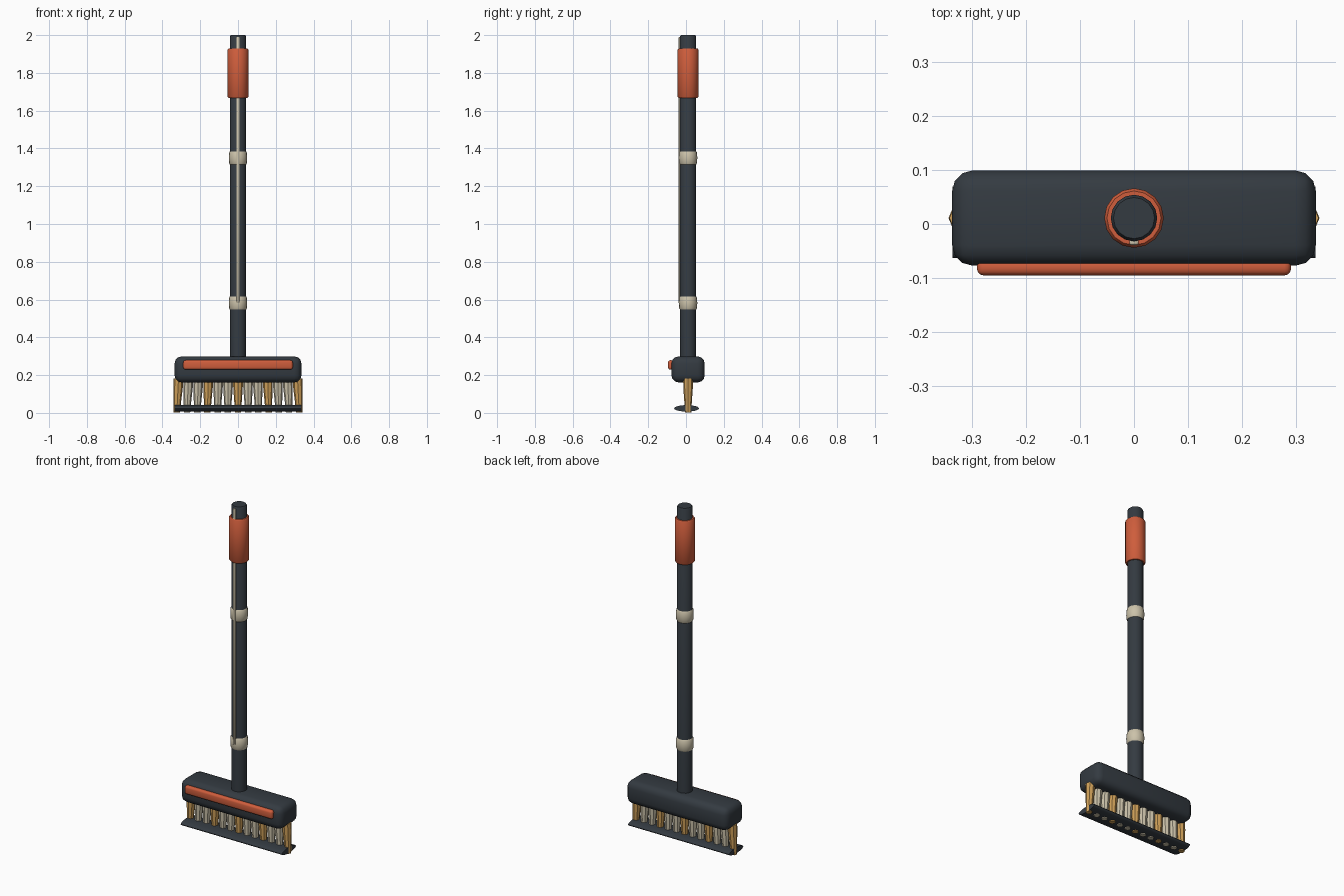
import bpy, math
from mathutils import Vector

if "Cube" in bpy.data.objects:
    bpy.data.objects.remove(bpy.data.objects["Cube"])

CY = 0.011  # depth position of the handle and head centre


def material(name, rgb):
    m = bpy.data.materials.new(name)
    m.diffuse_color = (*rgb, 1)
    m.use_nodes = True
    m.node_tree.nodes["Principled BSDF"].inputs["Base Color"].default_value = m.diffuse_color
    return m


DARK = material("charcoal", (0.034, 0.043, 0.053))
ORANGE = material("burnt orange", (0.62, 0.11, 0.045))
CREAM = material("cream", (0.60, 0.54, 0.40))
TAN = material("straw tan", (0.62, 0.35, 0.10))


def finish(ob, name, mat, angle=40):
    ob.name = name
    ob.data.materials.append(mat)
    bpy.ops.object.select_all(action='DESELECT')
    ob.select_set(True)
    bpy.context.view_layer.objects.active = ob
    bpy.ops.object.shade_smooth_by_angle(angle=math.radians(angle))
    return ob


def lathe(name, mat, profile, sides, base=(0, CY, 0), lean=0.0):
    """Closed solid turned around z from (radius, height) points; lean shifts x downwards."""
    top = profile[-1][1]
    verts, faces = [], []
    for r, z in profile:
        for i in range(sides):
            a = 2 * math.pi * i / sides
            verts.append((base[0] + r * math.cos(a) + lean * (top - z),
                          base[1] + r * math.sin(a), z))
    for k in range(len(profile) - 1):
        for i in range(sides):
            j = (i + 1) % sides
            faces.append((k * sides + i, k * sides + j,
                          (k + 1) * sides + j, (k + 1) * sides + i))
    faces.append(tuple(reversed(range(sides))))
    faces.append(tuple(range(len(verts) - sides, len(verts))))
    me = bpy.data.meshes.new(name)
    me.from_pydata(verts, [], faces)
    ob = bpy.data.objects.new(name, me)
    bpy.context.collection.objects.link(ob)
    return finish(ob, name, mat)


def box(name, mat, lo, hi, bevel, segments=3):
    lo, hi = Vector(lo), Vector(hi)
    bpy.ops.mesh.primitive_cube_add(size=1, location=(lo + hi) / 2)
    ob = bpy.context.object
    ob.scale = hi - lo
    bpy.ops.object.transform_apply(location=False, rotation=False, scale=True)
    mod = ob.modifiers.new("rounding", 'BEVEL')
    mod.width, mod.segments = bevel, segments
    bpy.ops.object.modifier_apply(modifier=mod.name)
    return finish(ob, name, mat, 60)


# Brush head and front bumper
box("brush_head", DARK, (-0.336, -0.077, 0.161), (0.336, 0.099, 0.299), 0.038)
box("front_bumper", ORANGE, (-0.29, -0.095, 0.229), (0.29, -0.065, 0.279), 0.012)

# Handle, grip and collars
lathe("handle", DARK, [(0.043, 0.26), (0.043, 1.992), (0.038, 2.0)], 16)
lathe("grip", ORANGE, [(0.050, 1.667), (0.055, 1.674), (0.055, 1.923), (0.050, 1.93)], 16)
for label, z in (("lower", 0.582), ("upper", 1.35)):
    lathe(label + "_collar", CREAM, [(0.043, z - 0.035), (0.047, z - 0.028), (0.049, z),
                                     (0.047, z + 0.028), (0.043, z + 0.035)], 16)

# Thin pale stripe along the front of the handle
box("handle_stripe", CREAM, (-0.008, -0.0385, 0.58), (0.008, -0.030, 1.99), 0.002, 1)

# Row of bristle tufts, every third one tan, fanning out slightly
for i in range(13):
    x = (i - 6) * 0.0525
    lathe(f"bristle_tuft_{i + 1}", TAN if i % 3 == 0 else CREAM,
          [(0.017, 0.003), (0.020, 0.06), (0.025, 0.13), (0.026, 0.182)], 8,
          (x, CY, 0), x * 0.16)

# Flat lens-shaped binding plate around the bristle ends
bpy.ops.mesh.primitive_cylinder_add(vertices=24, radius=1, depth=0.67,
                                    location=(0, CY - 0.008, 0.024),
                                    rotation=(0, math.pi / 2, 0))
plate = bpy.context.object
plate.scale = (0.017, 0.066, 1)
bpy.ops.object.transform_apply(location=False, rotation=True, scale=True)
finish(plate, "bristle_plate", DARK)
